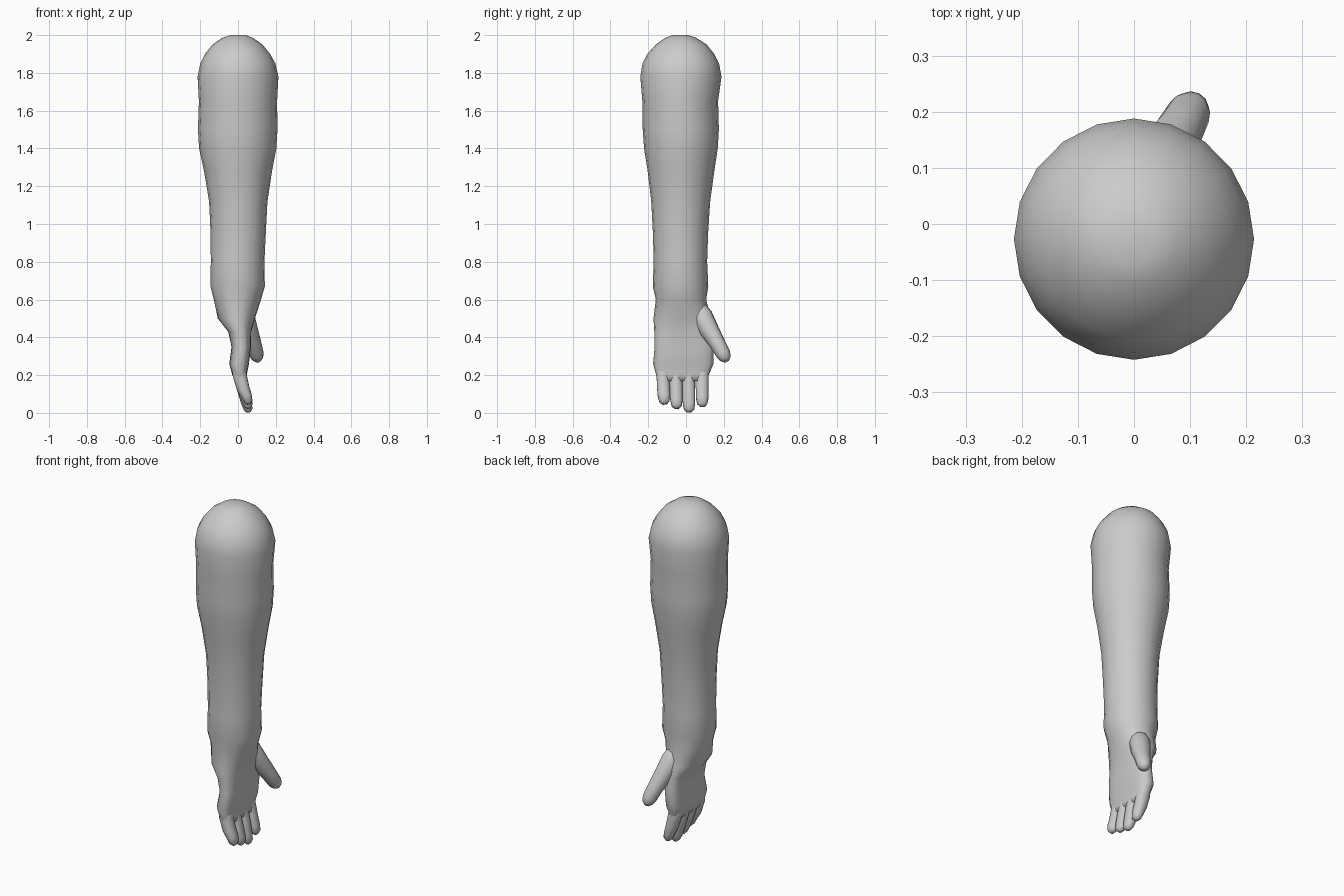
import bpy, bmesh, math
from mathutils import Vector

if "Cube" in bpy.data.objects:
    bpy.data.objects.remove(bpy.data.objects["Cube"])


def loft(name, sections, sides, level=False):
    """Skin rings: each section is (centre, half_x, half_y, squareness)."""
    bm = bmesh.new()
    pts = [Vector(s[0]) for s in sections]
    rings = []
    for i, (c, a, b, power) in enumerate(sections):
        t = pts[min(i + 1, len(pts) - 1)] - pts[max(i - 1, 0)]
        t = Vector((0, 0, -1)) if level else t.normalized()
        v = Vector((0, 1, 0))
        v = (v - t * v.dot(t)).normalized()
        u = t.cross(v)
        ring = []
        for k in range(sides):
            ang = 2 * math.pi * k / sides
            co, si = math.cos(ang), math.sin(ang)
            x = math.copysign(abs(co) ** (2 / power), co) * a
            y = math.copysign(abs(si) ** (2 / power), si) * b
            ring.append(bm.verts.new(pts[i] + u * x + v * y))
        rings.append(ring)
    for r0, r1 in zip(rings, rings[1:]):
        for k in range(sides):
            j = (k + 1) % sides
            bm.faces.new((r0[k], r0[j], r1[j], r1[k]))
    bm.faces.new(rings[0])
    bm.faces.new(rings[-1])
    bmesh.ops.recalc_face_normals(bm, faces=bm.faces)
    for f in bm.faces:
        f.smooth = True
    me = bpy.data.meshes.new(name)
    bm.to_mesh(me)
    bm.free()
    ob = bpy.data.objects.new(name, me)
    bpy.context.collection.objects.link(ob)
    return ob


# Forearm, wrist and palm: z, x min, x max, y min, y max, squareness
profile = [
    (2.00, -.04, .04, -.07, .01, 2),
    (1.985, -.085, .08, -.11, .055, 2),
    (1.95, -.135, .13, -.16, .11, 2),
    (1.90, -.175, .17, -.205, .15, 2),
    (1.85, -.20, .198, -.23, .175, 2),
    (1.78, -.214, .214, -.242, .188, 2),
    (1.65, -.207, .207, -.231, .17, 2),
    (1.50, -.212, .209, -.229, .174, 2),
    (1.40, -.206, .203, -.222, .168, 2),
    (1.28, -.18, .18, -.203, .15, 2),
    (1.12, -.153, .156, -.184, .128, 2),
    (.95, -.145, .147, -.175, .117, 2),
    (.80, -.144, .14, -.171, .112, 2),
    (.67, -.146, .142, -.176, .118, 2),
    (.60, -.128, .122, -.16, .107, 2),
    (.50, -.107, .09, -.172, .13, 2.2),
    (.43, -.052, .07, -.168, .14, 2.6),
    (.35, -.034, .068, -.166, .146, 2.8),
    (.26, -.046, .058, -.174, .146, 3),
    (.20, -.03, .046, -.158, .12, 3.2),
    (.17, -.012, .046, -.152, .116, 3.4),
]
loft("forearm_and_palm",
     [(((x0 + x1) / 2, (y0 + y1) / 2, z), (x1 - x0) / 2, (y1 - y0) / 2, p)
      for z, x0, x1, y0, y1, p in profile], 20, level=True)

# Four fingers held together, curling gently toward the palm side
fingers = {"little_finger": (-.124, -.112, .045), "ring_finger": (-.056, -.047, .022),
           "middle_finger": (.012, .018, .003), "index_finger": (.084, .087, .032)}
for name, (y0, y1, tip) in fingers.items():
    steps = [(.27, .004, .036, .033), (.20, .009, .037, .036), (.13, .027, .034, .035),
             (tip + .045, .046, .028, .034), (tip + .016, .054, .023, .028),
             (tip, .056, .011, .013)]
    loft(name, [((x, y0 + (y1 - y0) * i / 5, z), a, b, 2.3)
                for i, (z, x, a, b) in enumerate(steps)], 10)

# Thumb, splayed off the palm
thumb = [(.01, .045, .58, .045), (.03, .085, .51, .058), (.055, .125, .435, .052),
         (.08, .165, .37, .043), (.098, .198, .31, .039), (.104, .209, .287, .030),
         (.107, .215, .272, .013)]
loft("thumb", [((x, y, z), r, r, 2) for x, y, z, r in thumb], 12)
